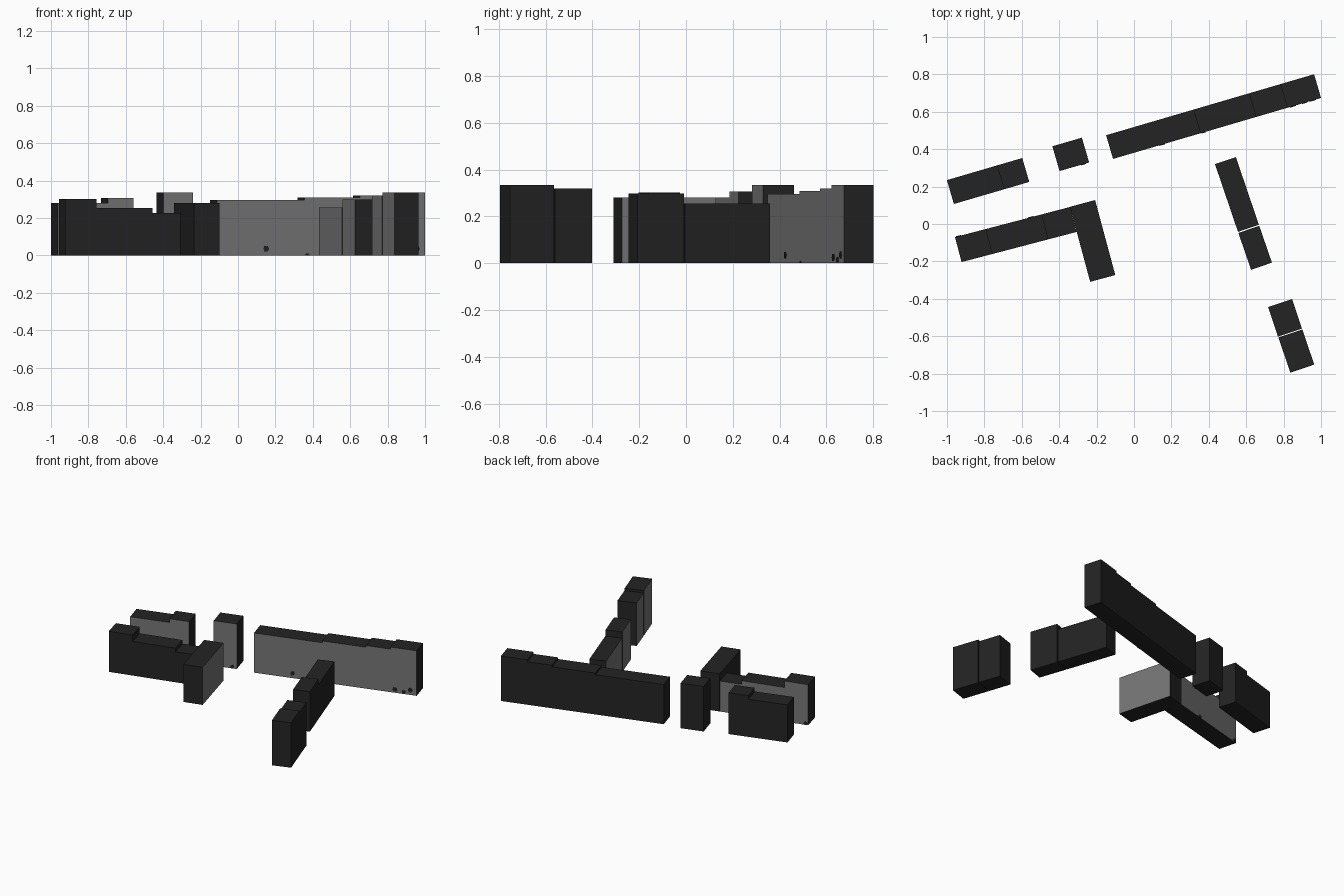
import bpy, bmesh, math
from mathutils import Vector

if "Cube" in bpy.data.objects:
    bpy.data.objects.remove(bpy.data.objects["Cube"])


def material(name, value):
    m = bpy.data.materials.new(name)
    m.diffuse_color = (value, value, value, 1)
    m.use_nodes = True
    m.node_tree.nodes["Principled BSDF"].inputs["Base Color"].default_value = m.diffuse_color
    return m


DARK = material("dark roof", 0.017)
GREY = material("grey facade", 0.18)


def finish(bm, name, mats):
    bmesh.ops.recalc_face_normals(bm, faces=bm.faces)
    mesh = bpy.data.meshes.new(name)
    bm.to_mesh(mesh)
    bm.free()
    for m in mats:
        mesh.materials.append(m)
    ob = bpy.data.objects.new(name, mesh)
    bpy.context.collection.objects.link(ob)
    return ob


def block(name, p, q, depth, height):
    """Building whose street facade runs p -> q; the body lies to its left."""
    p, q = Vector((*p, 0)), Vector((*q, 0))
    d = (q - p).normalized()
    n = Vector((-d.y, d.x, 0))
    bm = bmesh.new()
    base = [bm.verts.new(c) for c in (p, q, q + n * depth, p + n * depth)]
    bottom = bm.faces.new(base)
    top = bmesh.ops.extrude_face_region(bm, geom=[bottom])["geom"]
    bmesh.ops.translate(bm, vec=(0, 0, height),
                        verts=[g for g in top if isinstance(g, bmesh.types.BMVert)])
    bmesh.ops.recalc_face_normals(bm, faces=bm.faces)
    for f in bm.faces:
        f.material_index = int(f.normal.dot(n) < -0.9)  # street side is grey
    finish(bm, name, [DARK, GREY])


def terrace(name, p, q, depth, parts):
    """Row of joined buildings; parts = (end fraction along the row, height)."""
    p, q = Vector(p), Vector(q)
    start = 0
    for i, (end, h) in enumerate(parts):
        block(f"{name}_{i + 1}", p.lerp(q, start), p.lerp(q, end), depth, h)
        start = end


def hole(name, p, q, t, z, r):
    """Small dark six-sided opening plate on a facade."""
    p, q = Vector((*p, 0)), Vector((*q, 0))
    d = (q - p).normalized()
    c = p.lerp(q, t) + Vector((d.y, -d.x, 0)) * 0.003
    bm = bmesh.new()
    ring = [c + d * r * math.cos(a * math.pi / 3)
            + Vector((0, 0, max(0, z + r * math.sin(a * math.pi / 3)))) for a in range(6)]
    f = bm.faces.new([bm.verts.new(v) for v in ring])
    g = bmesh.ops.extrude_face_region(bm, geom=[f])["geom"]
    bmesh.ops.translate(bm, vec=Vector((-d.y, d.x, 0)) * 0.004,
                        verts=[v for v in g if isinstance(v, bmesh.types.BMVert)])
    finish(bm, name, [DARK])


# Back side of the street
back = (-0.112, 0.348), (1.0, 0.674)
terrace("back_terrace", *back, 0.132, [(0.42, 0.295), (0.687, 0.308), (0.838, 0.32), (1, 0.335)])
terrace("back_left_terrace", (-0.963, 0.107), (-0.56, 0.225), 0.133, [(0.665, 0.28), (1, 0.307)])
block("back_small_house", (-0.398, 0.283), (-0.24, 0.329), 0.138, 0.335)

# Front left row and its side wing
left = (-0.342, 0.091), (-0.957, -0.07)
terrace("front_left_terrace", *left, 0.138, [(0.245, 0.227), (0.73, 0.254), (1, 0.302)])
block("side_wing", (-0.10, -0.273), (-0.208, 0.128), 0.139, 0.28)

# Right side street, running towards the front
block("right_house_1", (0.433, 0.32), (0.556, -0.042), 0.118, 0.255)
block("right_house_2", (0.558, -0.048), (0.626, -0.245), 0.118, 0.298)
block("right_house_3", (0.717, -0.444), (0.770, -0.602), 0.135, 0.32)
block("right_house_4", (0.772, -0.607), (0.836, -0.795), 0.135, 0.335)

# Small openings low on the facades
for i, (t, z, r) in enumerate([(0.236, 0.035, 0.016), (0.865, 0.025, 0.017), (0.92, 0.015, 0.014),
                               (0.96, 0.035, 0.017), (0.435, 0.0, 0.012)]):
    hole(f"back_opening_{i + 1}", *back, t, z, r)
for i, (t, z, r) in enumerate([(0.34, 0.008, 0.015), (0.97, 0.012, 0.014)]):
    hole(f"left_opening_{i + 1}", *left, t, z, r)
hole("small_house_opening", (-0.398, 0.283), (-0.24, 0.329), 0.8, 0.012, 0.014)
